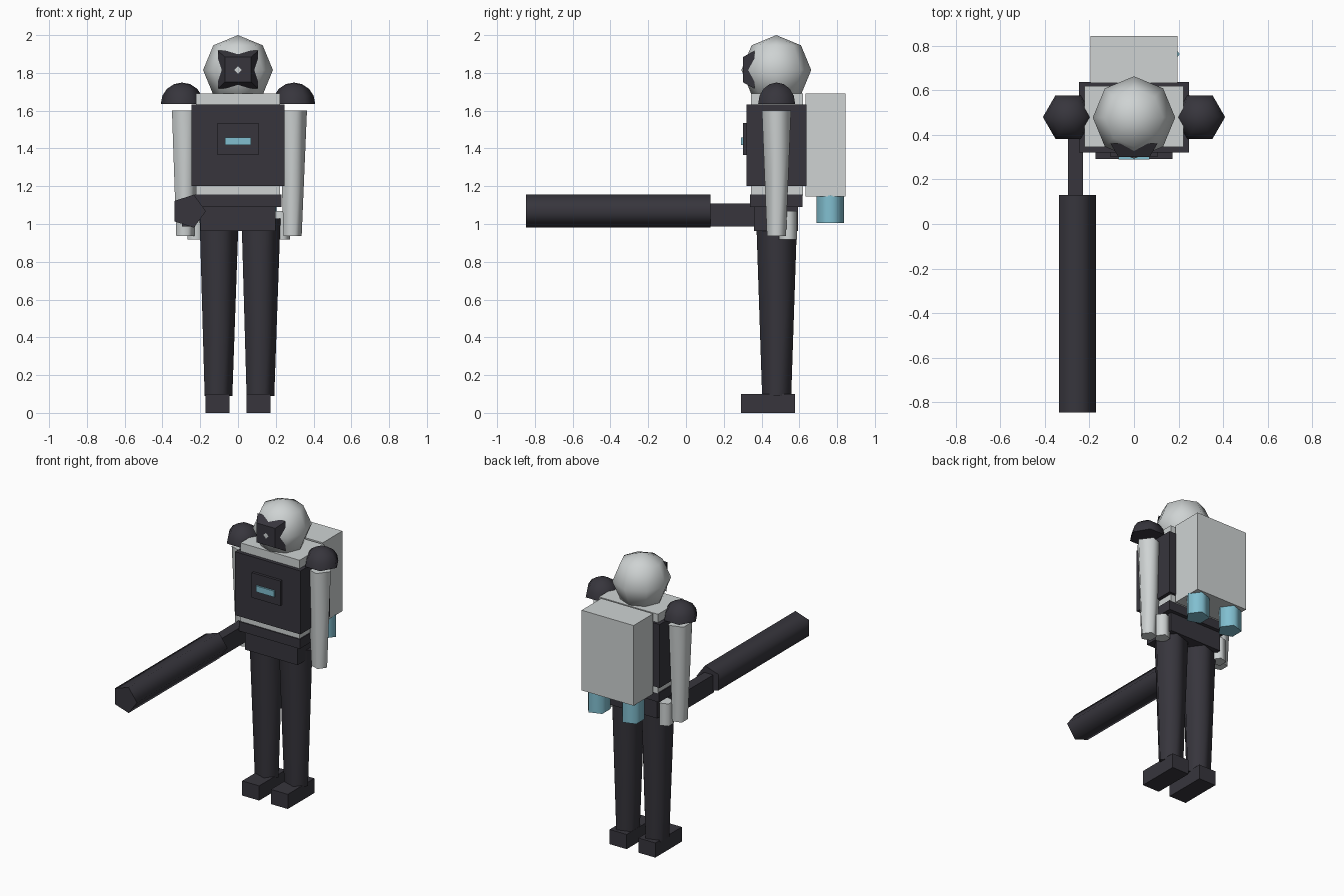
import bpy, bmesh
from math import sin, cos, pi, radians
from mathutils import Matrix

cube = bpy.data.objects.get("Cube")
if cube:
    bpy.data.objects.remove(cube, do_unlink=True)


def material(name, rgb):
    m = bpy.data.materials.new(name)
    m.use_nodes = True
    col = (*rgb, 1)
    m.diffuse_color = col
    m.node_tree.nodes["Principled BSDF"].inputs["Base Color"].default_value = col
    return m


DARK = material("charcoal", (0.038, 0.036, 0.046))
LIGHT = material("pale grey", (0.62, 0.65, 0.65))
CYAN = material("sky blue", (0.22, 0.52, 0.63))


def finish(name, bm, mat, smooth=False):
    bmesh.ops.recalc_face_normals(bm, faces=bm.faces[:])
    me = bpy.data.meshes.new(name)
    bm.to_mesh(me)
    bm.free()
    me.materials.append(mat)
    ob = bpy.data.objects.new(name, me)
    bpy.context.collection.objects.link(ob)
    if smooth:
        bpy.ops.object.select_all(action='DESELECT')
        ob.select_set(True)
        bpy.context.view_layer.objects.active = ob
        bpy.ops.object.shade_smooth_by_angle(angle=radians(80))
    return ob


def box(name, mat, x, y, z):
    """Box from (min, max) ranges."""
    bm = bmesh.new()
    bmesh.ops.create_cube(bm, size=1)
    for v in bm.verts:
        v.co = [(a + b) / 2 + c * (b - a) for c, (a, b) in zip(v.co, (x, y, z))]
    return finish(name, bm, mat)


def lathe(name, mat, profile, sides, at, along_y=False):
    """Turn (radius, height) points into a solid with a corner towards +x."""
    bm = bmesh.new()
    rings = []
    for r, h in profile:
        count = sides if r > 0 else 1
        rings.append([bm.verts.new((r * cos(2 * pi * i / sides),
                                    r * sin(2 * pi * i / sides), h))
                      for i in range(count)])
    for a, b in zip(rings, rings[1:]):
        for i in range(sides):
            j = (i + 1) % sides
            quad = [a[i % len(a)], a[j % len(a)], b[j % len(b)], b[i % len(b)]]
            bm.faces.new(list(dict.fromkeys(quad)))
    for ring in (rings[0], rings[-1]):
        if len(ring) > 1:
            bm.faces.new(ring)
    if along_y:
        bmesh.ops.rotate(bm, matrix=Matrix.Rotation(pi / 2, 3, 'X'), verts=bm.verts[:])
    bmesh.ops.translate(bm, vec=at, verts=bm.verts[:])
    return finish(name, bm, mat, True)


def arc(radius, start, steps):
    """Sphere profile from a latitude in degrees up to the top pole."""
    lats = [radians(start + (90 - start) * i / steps) for i in range(steps + 1)]
    pts = [(radius * cos(t), radius * sin(t)) for t in lats]
    return [(0 if r < 1e-5 else r, h) for r, h in pts]


# Head and faceted visor that the head's ridges poke through
lathe("head", LIGHT, arc(0.185, -90, 4), 8, (0, 0.478, 1.815))
bm = bmesh.new()
bmesh.ops.create_cube(bm, size=2)
for v in bm.verts:
    front = v.co.y < 0
    s = 0.07 if front else 0.106
    v.co = (v.co.x * s, 0.301 if front else 0.362, 1.817 + v.co.z * s * 0.95)
finish("visor", bm, DARK)

# Torso
box("torso_core", LIGHT, (-0.223, 0.223), (0.345, 0.62), (1.15, 1.69))
box("chest_armour", DARK, (-0.247, 0.247), (0.32, 0.637), (1.2, 1.633))
box("chest_panel", DARK, (-0.108, 0.108), (0.302, 0.33), (1.364, 1.534))
box("chest_light", CYAN, (-0.069, 0.069), (0.29, 0.32), (1.418, 1.459))
box("belt", DARK, (-0.23, 0.23), (0.338, 0.618), (1.09, 1.155))
box("pelvis", DARK, (-0.198, 0.198), (0.36, 0.593), (0.962, 1.09))

# Backpack
box("backpack", LIGHT, (-0.196, 0.196), (0.633, 0.845), (1.145, 1.692))

# Paired parts
for side, s in (("left", 1), ("right", -1)):
    lathe(side + "_shoulder", DARK, arc(0.113, 0, 4), 6, (s * 0.296, 0.48, 1.636))
    lathe(side + "_arm", LIGHT, [(0.053, 0.937), (0.081, 1.6)], 5, (s * 0.284, 0.479, 0))
    lathe(side + "_hip_canister", LIGHT, [(0.05, 0.918), (0.05, 1.07)], 5, (s * 0.226, 0.54, 0))
    lathe(side + "_leg", DARK, [(0.081, 0.09), (0.114, 1.03)], 5, (s * 0.111, 0.48, 0))
    lathe(side + "_thruster", CYAN, [(0.076, 1.004), (0.076, 1.15)], 5, (s * 0.129, 0.763, 0))
    x = s * 0.108
    box(side + "_foot", DARK, (x - 0.064, x + 0.064), (0.291, 0.577), (0, 0.1))

# Cannon held in the right hand
lathe("cannon_barrel", DARK, [(0.092, -0.13), (0.092, 0.846)], 5, (-0.262, 0, 1.068), True)
box("cannon_grip", DARK, (-0.296, -0.229), (0.12, 0.45), (0.987, 1.109))
